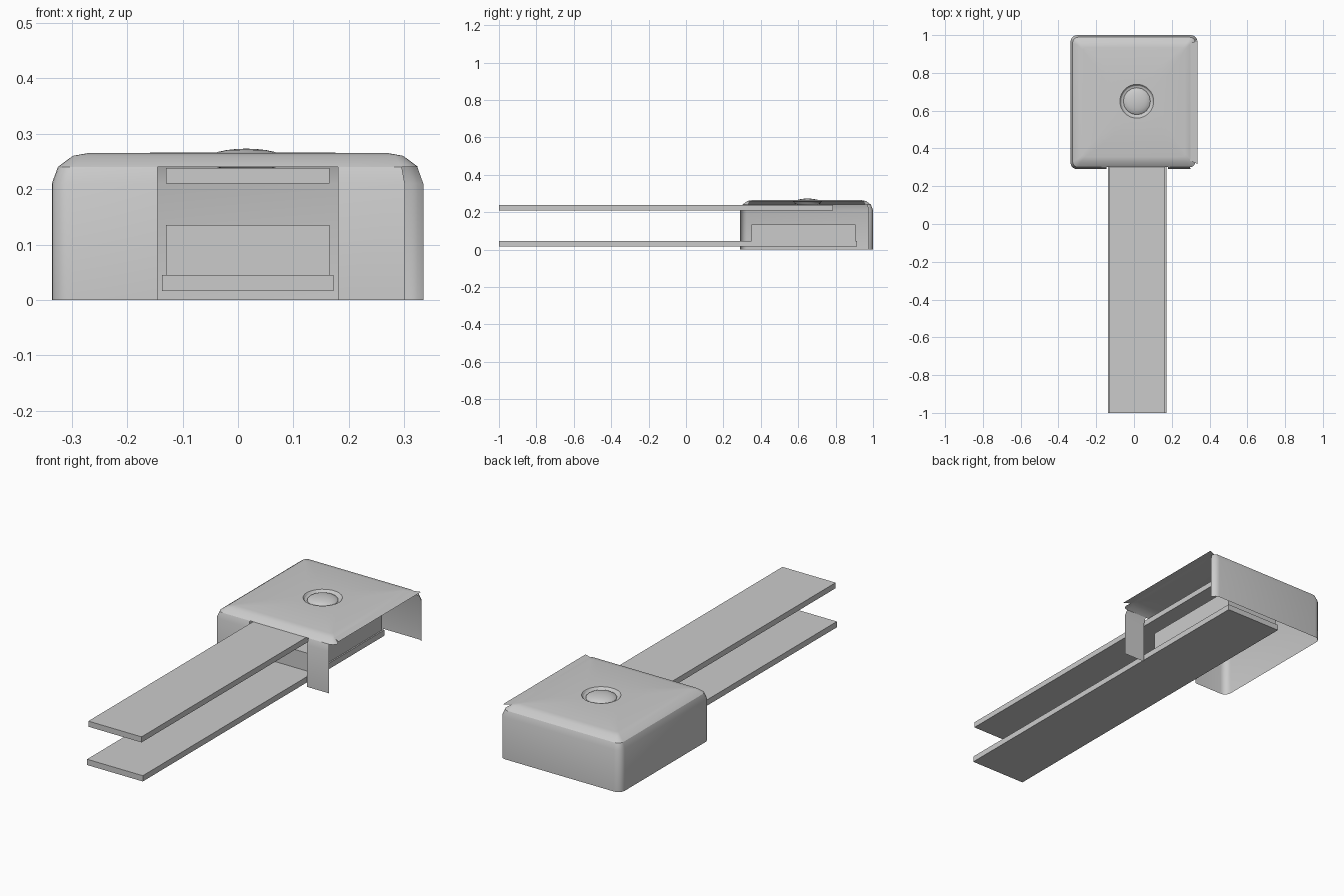
import bpy, bmesh
from math import cos, sin, pi, radians

if "Cube" in bpy.data.objects:
    bpy.data.objects.remove(bpy.data.objects["Cube"])

CX, CY, HX, HY = 0.0, 0.645, 0.336, 0.355   # housing centre and half sizes
BX, BY = 0.015, 0.65                        # button centre
N = 6                                       # points per rounded corner


def finish(bm, name, smooth=True):
    me = bpy.data.meshes.new(name)
    bm.to_mesh(me)
    bm.free()
    ob = bpy.data.objects.new(name, me)
    bpy.context.collection.objects.link(ob)
    if smooth:
        bpy.ops.object.select_all(action='DESELECT')
        ob.select_set(True)
        bpy.context.view_layer.objects.active = ob
        bpy.ops.object.shade_smooth_by_angle(angle=radians(30))
    return ob


def box(name, x0, x1, y0, y1, z0, z1):
    bm = bmesh.new()
    bmesh.ops.create_cube(bm, size=1)
    for v in bm.verts:
        v.co.x = x0 + (v.co.x + .5) * (x1 - x0)
        v.co.y = y0 + (v.co.y + .5) * (y1 - y0)
        v.co.z = z0 + (v.co.z + .5) * (z1 - z0)
    return finish(bm, name, False)


def rounded_ring(bm, inset, z):
    r = max(0.035 - inset * 0.5, 0.012)
    ring = []
    for k, (sx, sy) in enumerate([(1, 1), (-1, 1), (-1, -1), (1, -1)]):
        for j in range(N):
            a = pi / 2 * (k + j / (N - 1))
            ring.append(bm.verts.new((CX + sx * (HX - inset - r) + r * cos(a),
                                      CY + sy * (HY - inset - r) + r * sin(a), z)))
    return ring


def circle_ring(bm, r, z):
    return [bm.verts.new((BX + r * cos(pi / 2 * (i + .5) / N),
                          BY + r * sin(pi / 2 * (i + .5) / N), z)) for i in range(4 * N)]


# Housing: open-bottomed shell with a dished seat for the button
bm = bmesh.new()
rings = [rounded_ring(bm, i, z) for i, z in
         [(0, 0), (0, .21), (.011, .24), (.038, .26), (.066, .265)]]
rings += [circle_ring(bm, r, z) for r, z in [(.09, .266), (.082, .257), (.066, .252)]]
for a, b in zip(rings, rings[1:]):
    for i in range(len(a)):
        j = (i + 1) % len(a)
        bm.faces.new((a[i], a[j], b[j], b[i]))

# Front opening
for x in (-.145, .18):
    faces = [f for f in bm.faces
             if f.calc_center_median().y < .31 and f.calc_center_median().z < .239]
    geom = faces + list({e for f in faces for e in f.edges}) + list({v for f in faces for v in f.verts})
    bmesh.ops.bisect_plane(bm, geom=geom, plane_co=(x, 0, 0), plane_no=(1, 0, 0))
doomed = []
for f in bm.faces:
    c = f.calc_center_median()
    if c.z < .239 and c.y < .31 and -.145 < c.x < .18:
        doomed.append(f)
    # Open right side, including the front right corner
    elif c.z < .239 and c.x > .301 and c.y < .975:
        doomed.append(f)
    elif c.z < .255 and c.x > .3 and .4 < c.y < .9:
        doomed.append(f)
bmesh.ops.delete(bm, geom=doomed, context='FACES')

# Thin lip of the lid above the open side
lip = [(.297, .335, .26), (.335, .318, .257), (.335, .972, .257), (.297, .955, .26)]
bm.faces.new([bm.verts.new(p) for p in lip])
finish(bm, "housing")

# Flattened button
bm = bmesh.new()
bmesh.ops.create_uvsphere(bm, u_segments=16, v_segments=12, radius=1)
for v in bm.verts:
    v.co.x = BX + v.co.x * .072
    v.co.y = BY + v.co.y * .072
    v.co.z = .253 + v.co.z * .02
finish(bm, "button")

# Two long arms and the block inside the housing
box("upper_arm", -.13, .165, -1, .785, .21, .238)
box("lower_arm", -.137, .172, -1, .915, .016, .045)
box("inner_block", -.13, .165, .35, .905, .045, .135)
